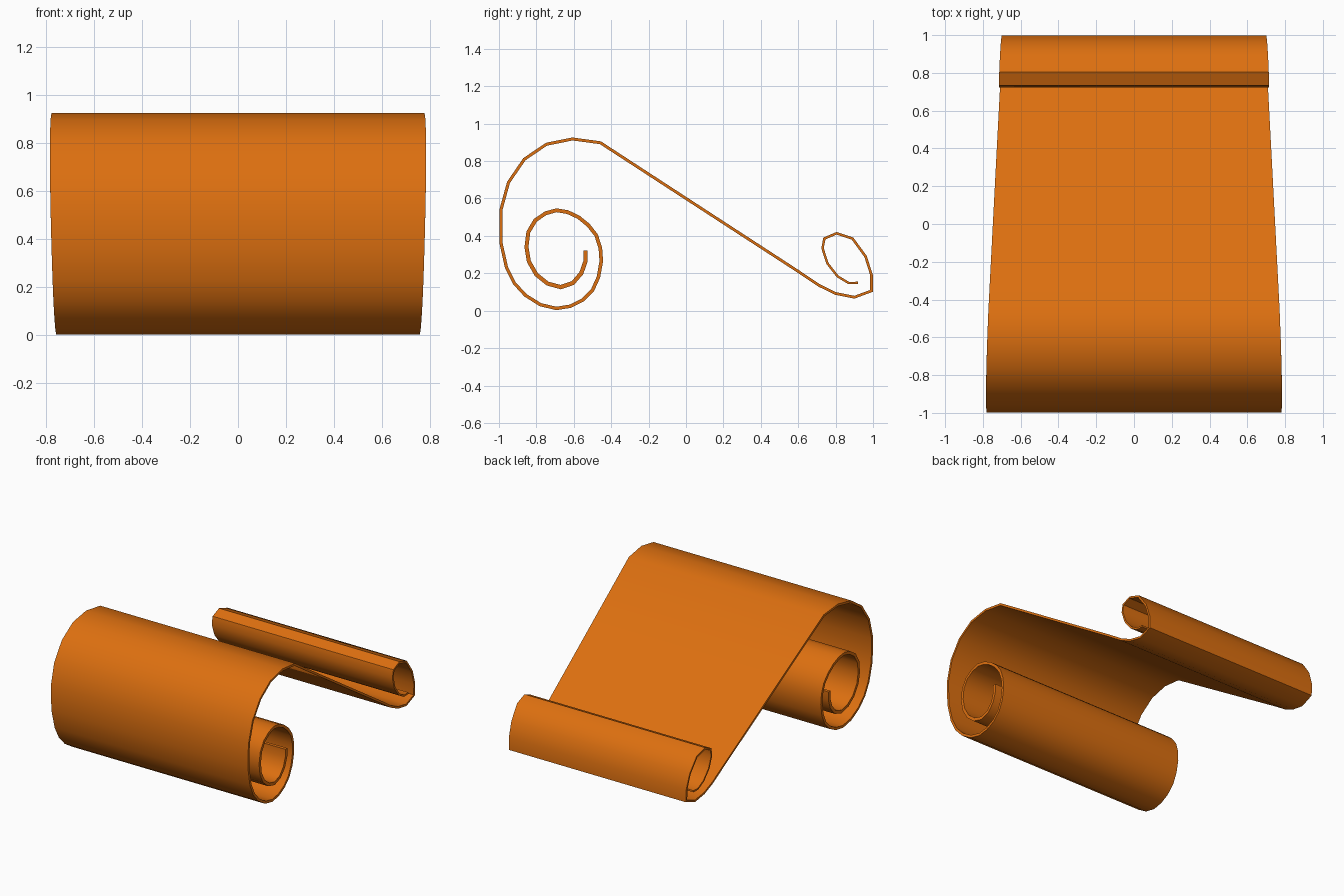
import bpy, bmesh
from mathutils import Vector

if "Cube" in bpy.data.objects:
    bpy.data.objects.remove(bpy.data.objects["Cube"])

# Centre line of the sheet, side view (y, z) in hundredths: big curl, slope, small curl
LINE = [(-53.7, 32.3), (-53.7, 26.5), (-56, 20), (-60.5, 14.8), (-67, 12.6),
        (-74, 14.5), (-80, 19.3), (-84, 26.3), (-85.3, 34), (-84.3, 42),
        (-80.5, 48.4), (-75, 52.1), (-69.2, 53.7), (-63.3, 52.7), (-57.5, 50),
        (-52.2, 45.7), (-48, 40.3), (-45.8, 33.5), (-45.3, 26.5), (-46.8, 18),
        (-50, 10.9), (-55.4, 5.6), (-61.8, 2.4), (-69.3, 1.2), (-77.8, 3.2),
        (-85.8, 8.2), (-91.8, 14.7), (-96, 23.2), (-99, 36.6), (-99, 53.7),
        (-94.9, 68.6), (-86.4, 81), (-74.6, 89), (-60.7, 91.8), (-45.8, 89.8),
        (0, 60), (60, 21), (71, 13.6), (80, 9.2), (90, 7.2), (99.2, 10.6),
        (99.2, 19), (96, 29), (89, 38.6), (80.5, 41.4), (74, 38.6),
        (73, 33.4), (75.6, 25.3), (81, 18.4), (87, 14.8), (92, 14.9)]
pts = [Vector((y, z)) / 100 for y, z in LINE]
n = len(pts)


def half_width(p):
    """The sheet narrows towards the back and slightly towards the floor."""
    return 0.732 - 0.036 * p.x + 0.025 * p.y


def normal(a, b):
    d = (b - a).normalized()
    return Vector((-d.y, d.x))


bm = bmesh.new()
rings = []
for i, p in enumerate(pts):
    n0 = normal(pts[max(i - 1, 0)], pts[max(i, 1)])
    n1 = normal(pts[min(i, n - 2)], pts[min(i + 1, n - 1)])
    m = (n0 + n1).normalized()
    half = (0.0115 - 0.0055 * i / (n - 1)) / max(m.dot(n1), 0.6)
    w = half_width(p)
    rings.append([bm.verts.new((sx * w, *(p + m * s * half)))
                  for sx, s in ((-1, 1), (1, 1), (1, -1), (-1, -1))])
for a, b in zip(rings, rings[1:]):
    for k in range(4):
        bm.faces.new((a[k], a[(k + 1) % 4], b[(k + 1) % 4], b[k]))
bm.faces.new(rings[0])
bm.faces.new(rings[-1])
bmesh.ops.recalc_face_normals(bm, faces=bm.faces)

# Scroll sheet
mesh = bpy.data.meshes.new("scroll_sheet")
bm.to_mesh(mesh)
bm.free()
scroll = bpy.data.objects.new("scroll_sheet", mesh)
bpy.context.collection.objects.link(scroll)
mat = bpy.data.materials.new("orange")
mat.diffuse_color = (0.72, 0.16, 0.005, 1)
mat.use_nodes = True
mat.node_tree.nodes["Principled BSDF"].inputs["Base Color"].default_value = mat.diffuse_color
mesh.materials.append(mat)
bpy.context.view_layer.objects.active = scroll
scroll.select_set(True)
bpy.ops.object.shade_smooth_by_angle(angle=0.7)
